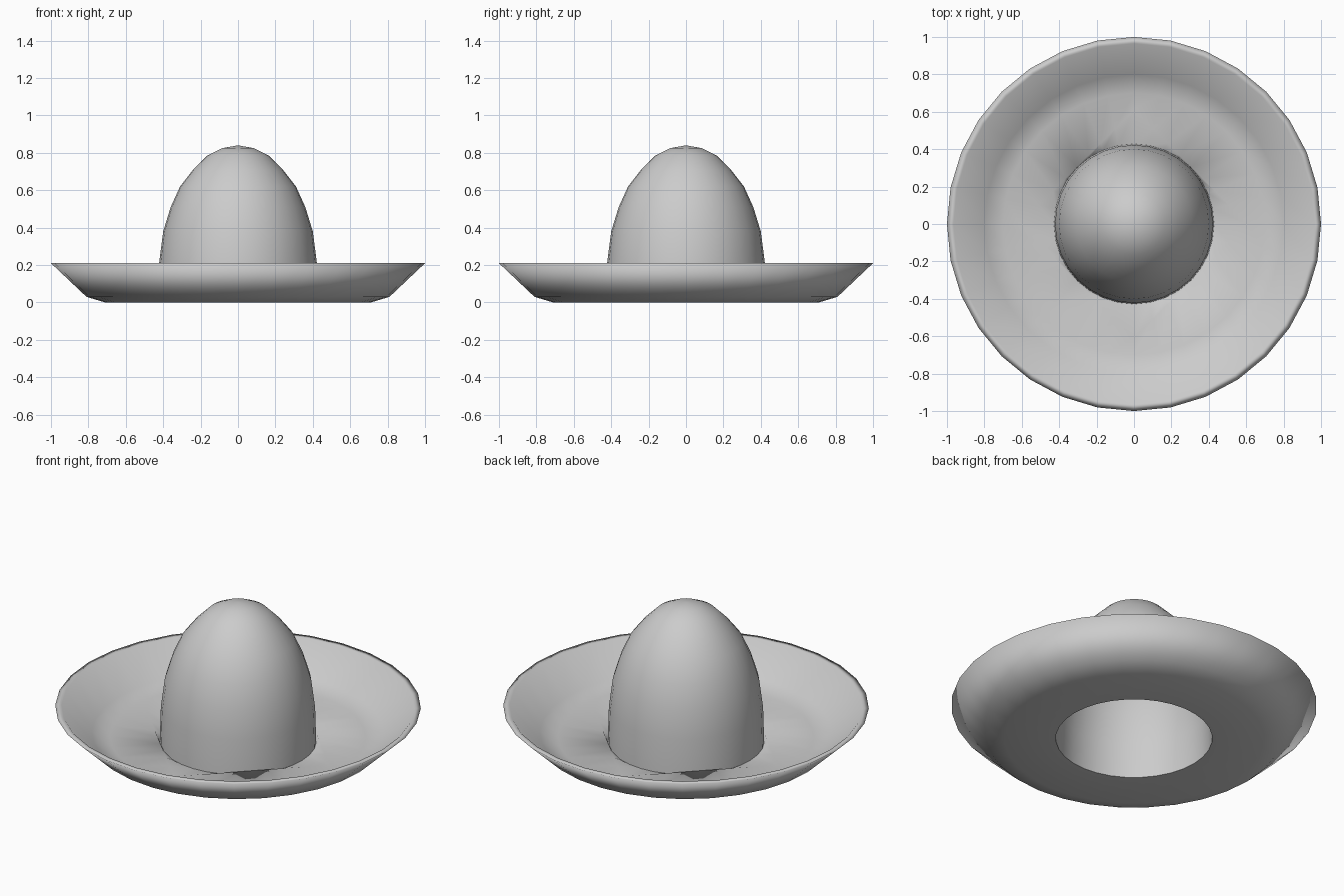
import bpy, bmesh, math

if "Cube" in bpy.data.objects:
    bpy.data.objects.remove(bpy.data.objects["Cube"])

SEG = 32

def square(a, r):
    # radius at angle a of a square whose corners lie on the axes
    return r * math.cos(math.pi / 4) / math.cos(a % (math.pi / 2) - math.pi / 4)

def lathe(name, profile, angle):
    """Spin (radius, z, is_square) points around z."""
    bm = bmesh.new()
    rings = []
    for r, z, sq in profile:
        if r == 0:
            rings.append([bm.verts.new((0, 0, z))] * SEG)
            continue
        ring = []
        for i in range(SEG):
            a = 2 * math.pi * i / SEG
            q = square(a, r) if sq else r
            ring.append(bm.verts.new((q * math.cos(a), q * math.sin(a), z)))
        rings.append(ring)
    for low, high in zip(rings, rings[1:]):
        for i in range(SEG):
            j = (i + 1) % SEG
            corners = [low[i], low[j], high[j], high[i]]
            bm.faces.new(list(dict.fromkeys(corners)))
    bmesh.ops.recalc_face_normals(bm, faces=bm.faces)
    mesh = bpy.data.meshes.new(name)
    bm.to_mesh(mesh)
    bm.free()
    ob = bpy.data.objects.new(name, mesh)
    bpy.context.collection.objects.link(ob)
    bpy.ops.object.select_all(action='DESELECT')
    ob.select_set(True)
    bpy.context.view_layer.objects.active = ob
    bpy.ops.object.shade_smooth_by_angle(angle=math.radians(angle))
    return ob

# Upturned brim: underside, rim, inner bowl, squared recess round the crown
lathe("brim", [(0.428, 0, False), (0.71, 0, False), (0.81, 0.03, False),
               (1.0, 0.21, False), (0.965, 0.21, False), (0.80, 0.055, False),
               (0.70, 0.025, False), (0.61, 0.022, True), (0.428, 0, False)], 180)

# Domed crown, open underneath
lathe("crown", [(0.428, 0, False), (0.422, 0.21, False), (0.40, 0.38, False),
                (0.36, 0.51, False), (0.31, 0.62, False), (0.24, 0.71, False),
                (0.165, 0.785, False), (0.085, 0.825, False), (0, 0.84, False)], 60)
